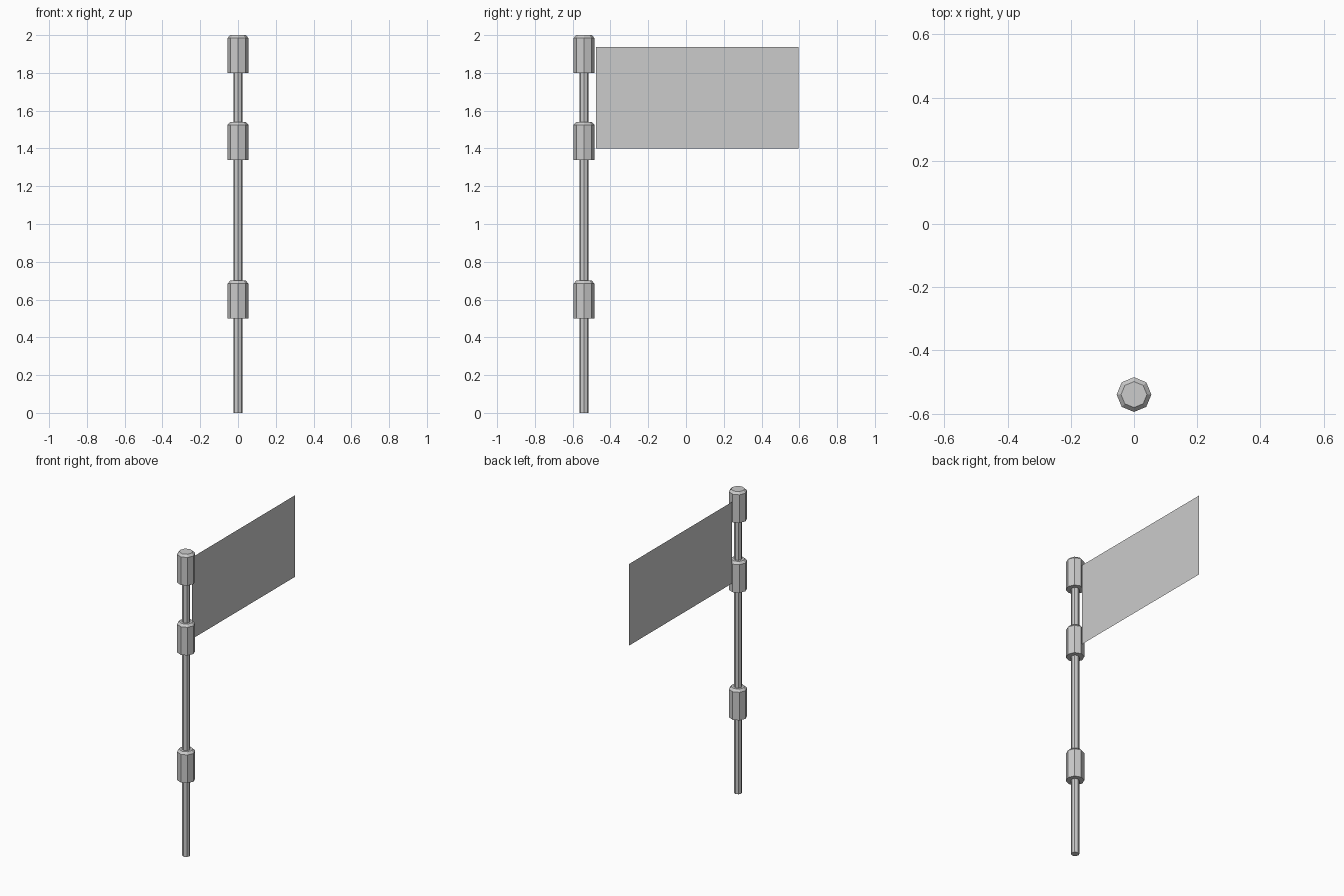
import bpy, bmesh
from math import cos, sin, pi

if "Cube" in bpy.data.objects:
    bpy.data.objects.remove(bpy.data.objects["Cube"])

POLE_Y = -0.54
SIDES = 8


def add_mesh(name, bm):
    mesh = bpy.data.meshes.new(name)
    bm.to_mesh(mesh)
    bm.free()
    obj = bpy.data.objects.new(name, mesh)
    bpy.context.collection.objects.link(obj)
    return obj


def lathe(name, profile):
    """Capped eight-sided solid around the pole axis from (radius, z) pairs."""
    bm = bmesh.new()
    rings = [[bm.verts.new((r * cos(2 * pi * i / SIDES),
                            POLE_Y + r * sin(2 * pi * i / SIDES), z))
              for i in range(SIDES)] for r, z in profile]
    for low, high in zip(rings, rings[1:]):
        for i in range(SIDES):
            j = (i + 1) % SIDES
            bm.faces.new((low[i], low[j], high[j], high[i]))
    bm.faces.new(rings[0][::-1])
    bm.faces.new(rings[-1])
    return add_mesh(name, bm)


# Slim pole
lathe("pole", [(0.025, 0.0), (0.025, 1.9)])

# Collars with a bevelled upper rim
for name, z in (("lower_collar", 0.5), ("middle_collar", 1.34), ("top_collar", 1.8)):
    lathe(name, [(0.055, z), (0.055, z + 0.185), (0.041, z + 0.2)])

# Flat single-sheet flag
bm = bmesh.new()
bm.faces.new([bm.verts.new((0, y, z)) for y, z in
              ((-0.477, 1.40), (0.595, 1.40), (0.595, 1.937), (-0.477, 1.937))])
add_mesh("flag", bm)
